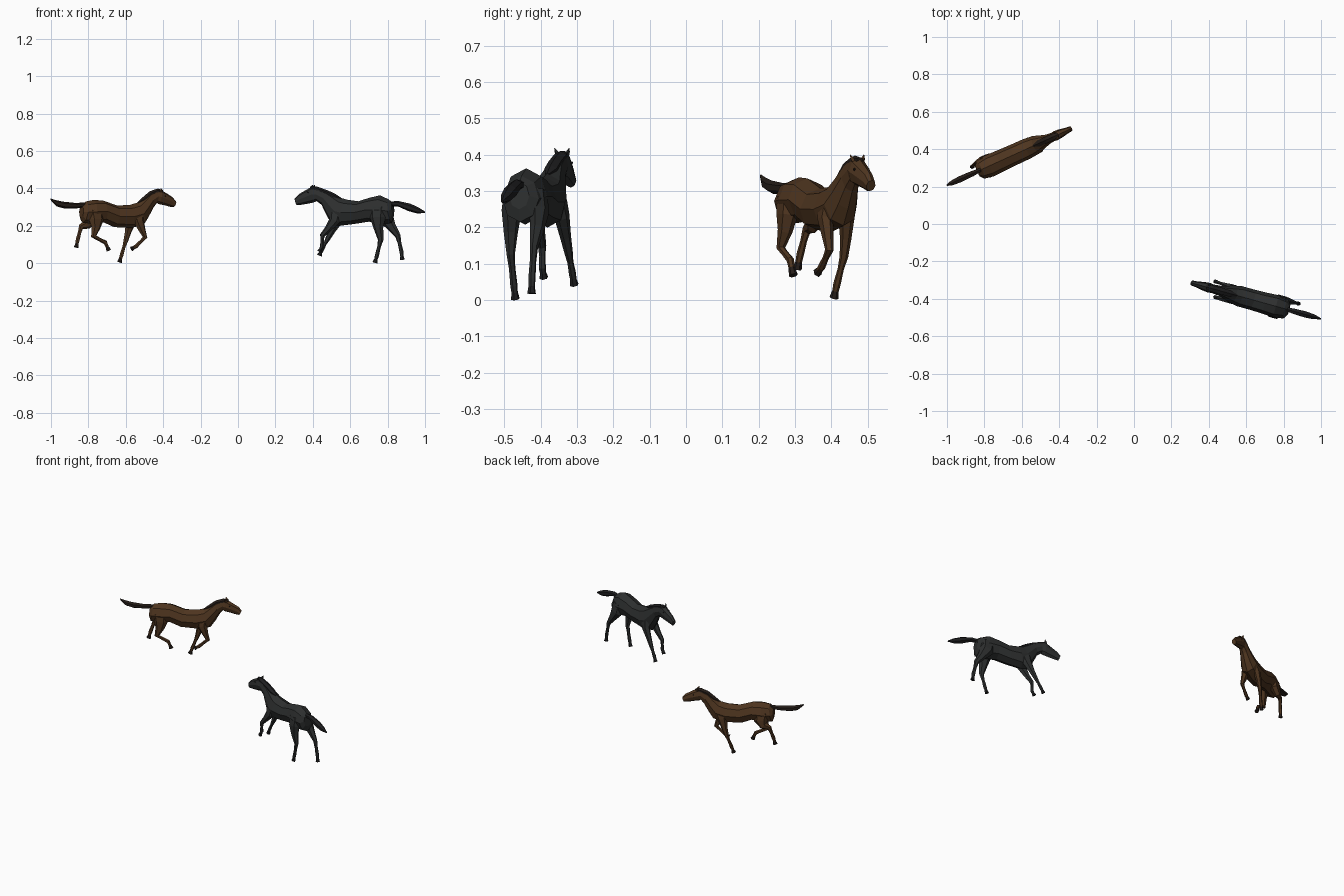
import bpy, bmesh, math
from mathutils import Vector, Matrix


def material(name, rgb):
    m = bpy.data.materials.new(name)
    m.diffuse_color = (*rgb, 1)
    return m


def add_object(name, bm, place, mat):
    bmesh.ops.recalc_face_normals(bm, faces=bm.faces)
    me = bpy.data.meshes.new(name)
    bm.to_mesh(me)
    bm.free()
    me.transform(place)
    me.materials.append(mat)
    ob = bpy.data.objects.new(name, me)
    bpy.context.collection.objects.link(ob)
    return ob


def skin(bm, rings):
    """Bridge equal-sized rings of points into a closed flat-faced tube."""
    loops = [[bm.verts.new(p) for p in r] for r in rings]
    n = len(loops[0])
    for a, b in zip(loops, loops[1:]):
        for i in range(n):
            j = (i + 1) % n
            bm.faces.new((a[i], a[j], b[j], b[i]))
    bm.faces.new(loops[0])
    bm.faces.new(loops[-1][::-1])


def profile_tube(sections, n=8):
    """Each section: top (s, z), bottom (s, z), half width."""
    bm = bmesh.new()
    rings = []
    for st, zt, sb, zb, w in sections:
        top, bot = Vector((st, 0, zt)), Vector((sb, 0, zb))
        mid, half = (top + bot) / 2, (top - bot) / 2
        rings.append([mid + half * math.cos(k * math.tau / n)
                      + Vector((0, w * 1.06 * math.sin(k * math.tau / n), 0)) for k in range(n)])
    skin(bm, rings)
    return bm


def limb_tube(points, n=6):
    """Each point: s, t, z, fore-aft radius, sideways radius."""
    bm = bmesh.new()
    pos = [Vector(p[:3]) for p in points]
    rings = []
    for i, p in enumerate(points):
        d = (pos[min(i + 1, len(pos) - 1)] - pos[max(i - 1, 0)]).normalized()
        fore = Vector((0, 1, 0)).cross(d).normalized()
        side = d.cross(fore)
        rings.append([pos[i] + fore * p[3] * math.cos(k * math.tau / n)
                      + side * p[4] * math.sin(k * math.tau / n) for k in range(n)])
    skin(bm, rings)
    return bm


HIND_R = [(.048, .026), (.044, .026), (.026, .019), (.0155, .011), (.010, .009), (.0115, .010)]
FORE_R = [(.038, .021), (.031, .020), (.019, .015), (.0135, .0115), (.009, .0085), (.011, .010)]


def leg(name, joints, radii, place, coat, dark):
    """Joints: hip or shoulder, thigh, lower thigh, hock or knee, fetlock, hoof."""
    top, thigh, low, knee, fet, tip = [Vector(j) for j in joints]
    path = [top, thigh, low, knee, knee.lerp(fet, .45), fet]
    end = fet.lerp(tip, .5)
    pts = [(*p, *r) for p, r in zip(path, radii)] + [(*end, .009, .009)]
    add_object(name, limb_tube(pts), place, coat)
    add_object(name + "_hoof", limb_tube([(*end, .009, .009), (*tip, .014, .012)]), place, dark)


def horse(prefix, centre, heading, body, tail, legs, coat, dark):
    place = Matrix.Translation((*centre, 0)) @ Matrix.Rotation(math.radians(heading), 4, 'Z')
    # trunk, neck and head in one skin
    add_object(prefix + "_body", profile_tube(body), place, coat)
    # mane along the crest, from withers to forelock
    mane = [(a, z + .006, a + .012, z - .026, .019) for a, z in [b[:2] for b in body[6:11]]]
    mane[0] = (body[6][0], body[6][1] + .001, body[6][0], body[6][1] - .008, .006)
    mane[-1] = (body[10][0] + .01, body[10][1] + .001, body[10][0] + .008, body[10][1] - .014, .010)
    add_object(prefix + "_mane", profile_tube(mane, 6), place, dark)
    add_object(prefix + "_tail", profile_tube(tail, 6), place, dark)
    # ears and eyes on both sides
    ps, pz = body[10][:2]
    for side, y in (("left", 1), ("right", -1)):
        ear = [(ps - .002, y * .013, pz - .010, .008, .006), (ps - .006, y * .017, pz - .001, .007, .005),
               (ps - .010, y * .021, pz + .008, .001, .001)]
        add_object(prefix + "_ear_" + side, limb_tube(ear, 4), place, coat)
        bm = bmesh.new()
        bmesh.ops.create_icosphere(bm, subdivisions=1, radius=.004,
                                   matrix=Matrix.Translation((ps + .018, y * .021, pz - .032)))
        add_object(prefix + "_eye_" + side, bm, place, dark)
    for name, joints in legs.items():
        leg(prefix + "_" + name, joints, HIND_R if "hind" in name else FORE_R, place, coat, dark)


brown = material("brown_coat", (.078, .036, .014))
brown_dark = material("dark_brown_hair", (.018, .012, .009))
black = material("black_coat", (.026, .028, .028))
black_dark = material("black_hair", (.013, .013, .014))

# galloping brown horse
horse("brown_horse", (-.663, .361), 24.5,
      [(-.190, .305, -.193, .245, .028), (-.165, .330, -.183, .215, .048), (-.120, .338, -.130, .212, .057),
       (-.065, .335, -.060, .218, .055), (.020, .308, .000, .193, .053), (.095, .312, .100, .188, .052),
       (.135, .323, .175, .205, .047), (.168, .346, .205, .250, .036), (.208, .377, .232, .298, .026),
       (.250, .392, .252, .322, .022), (.275, .392, .262, .316, .025), (.310, .373, .296, .310, .021),
       (.345, .352, .332, .301, .015), (.364, .330, .350, .300, .013)],
      [(-.165, .325, -.165, .300, .010), (-.225, .322, -.220, .293, .016), (-.300, .329, -.290, .292, .018),
       (-.345, .338, -.335, .303, .014), (-.372, .346, -.370, .335, .004)],
      {"hind_leg_left": [(-.125, .031, .285), (-.120, .040, .235), (-.138, .048, .205),
                         (-.172, .047, .195), (-.196, .038, .125), (-.206, .034, .085)],
       "hind_leg_right": [(-.125, -.031, .285), (-.120, -.036, .235), (-.125, -.040, .190),
                          (-.140, -.046, .143), (-.072, -.048, .110), (-.053, -.048, .068)],
       "front_leg_left": [(.130, .028, .265), (.115, .036, .225), (.102, .040, .170),
                          (.088, .041, .120), (.060, .033, .045), (.046, .030, .006)],
       "front_leg_right": [(.130, -.028, .265), (.130, -.034, .225), (.150, -.036, .175),
                           (.165, -.038, .138), (.112, -.038, .090), (.086, -.038, .076)]},
      brown, brown_dark)

# trotting black horse
horse("black_horse", (.604, -.397), 164.5,
      [(-.230, .325, -.235, .250, .027), (-.208, .342, -.226, .215, .049), (-.160, .363, -.170, .208, .058),
       (-.100, .349, -.100, .222, .054), (-.040, .331, -.020, .210, .052), (.025, .340, .060, .200, .052),
       (.055, .349, .108, .210, .045), (.088, .365, .135, .255, .036), (.130, .384, .163, .312, .026),
       (.190, .404, .190, .332, .022), (.216, .410, .208, .324, .025), (.250, .391, .240, .318, .021),
       (.288, .370, .276, .312, .015), (.312, .346, .300, .310, .013)],
      [(-.205, .330, -.210, .305, .010), (-.265, .332, -.262, .303, .016), (-.330, .318, -.320, .278, .018),
       (-.375, .298, -.368, .266, .014), (-.411, .276, -.410, .268, .003)],
      {"hind_leg_left": [(-.160, .034, .300), (-.160, .042, .245), (-.165, .043, .185),
                         (-.176, .040, .125), (-.154, .037, .040), (-.143, .036, .003)],
       "hind_leg_right": [(-.170, -.034, .300), (-.180, -.042, .245), (-.212, -.045, .195),
                          (-.248, -.046, .145), (-.268, -.046, .058), (-.272, -.046, .018)],
       "front_leg_left": [(.075, .028, .270), (.080, .034, .230), (.115, .038, .185),
                          (.148, .040, .148), (.150, .040, .088), (.164, .040, .062)],
       "front_leg_right": [(.075, -.028, .270), (.085, -.034, .230), (.115, -.036, .175),
                           (.140, -.038, .130), (.172, -.040, .072), (.186, -.041, .042)]},
      black, black_dark)
